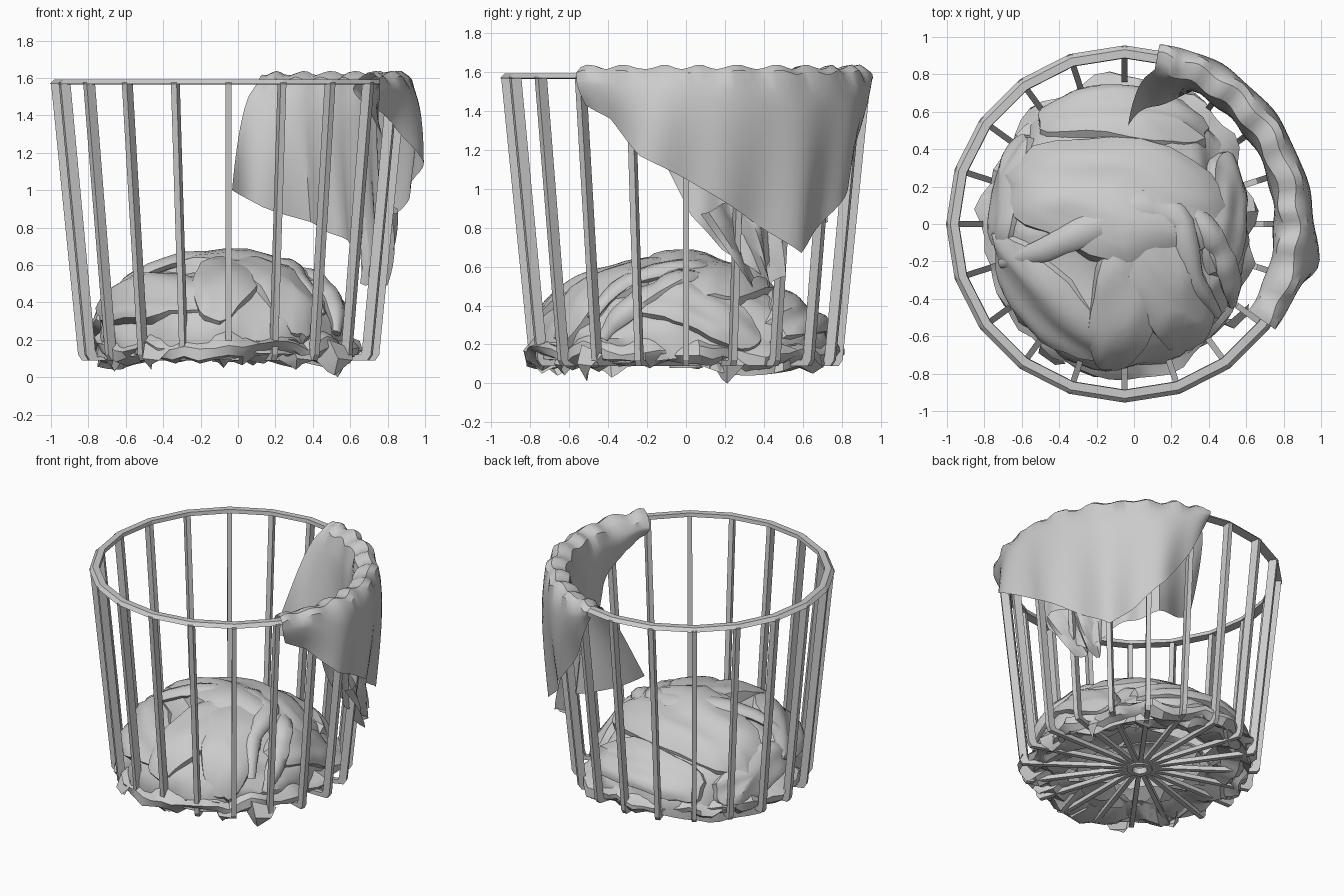
import bpy, bmesh, math
from math import sin, cos, pi, radians
from mathutils import Vector, noise

old = bpy.data.objects.get("Cube")
if old:
    bpy.data.objects.remove(old, do_unlink=True)

grey = bpy.data.materials.new("plain grey")
grey.use_nodes = True
grey.diffuse_color = (0.6, 0.6, 0.6, 1)
grey.node_tree.nodes["Principled BSDF"].inputs["Base Color"].default_value = (0.6, 0.6, 0.6, 1)

CX = -0.05          # basket axis
SIDES = 20


def polar(r, a, z):
    return Vector((CX + r * cos(a), r * sin(a), z))


def finish(name, bm, angle=None):
    bmesh.ops.recalc_face_normals(bm, faces=bm.faces)
    me = bpy.data.meshes.new(name)
    bm.to_mesh(me)
    bm.free()
    me.materials.append(grey)
    if angle:
        me.polygons.foreach_set("use_smooth", [True] * len(me.polygons))
        me.set_sharp_from_angle(angle=radians(angle))
    ob = bpy.data.objects.new(name, me)
    bpy.context.scene.collection.objects.link(ob)


def skin(bm, rows, wrap_u=False, wrap_v=False):
    """Join rows of points with quads."""
    vs = [[bm.verts.new(p) for p in row] for row in rows]
    n, m = len(vs), len(vs[0])
    for i in range(n if wrap_u else n - 1):
        for j in range(m if wrap_v else m - 1):
            k, l = (i + 1) % n, (j + 1) % m
            bm.faces.new((vs[i][j], vs[k][j], vs[k][l], vs[i][l]))
    return vs


def hoop(name, section):
    bm = bmesh.new()
    skin(bm, [[polar(r, 2 * pi * i / SIDES, z) for r, z in section] for i in range(SIDES)], True, True)
    finish(name, bm)


# Basket: rim, hub and bent bars running from hub to rim
hoop("rim", [(0.885, 1.565), (0.955, 1.568), (0.932, 1.592), (0.888, 1.592)])
hoop("hub", [(0.05, 0.08), (0.085, 0.08), (0.085, 0.125), (0.05, 0.125)])
outer = [(0.06, 0.09), (0.785, 0.09), (0.805, 0.12), (0.95, 1.575)]
inner = [(0.06, 0.12), (0.745, 0.12), (0.755, 0.145), (0.895, 1.575)]
for i in range(SIDES):
    a = 2 * pi * i / SIDES
    side = Vector((-sin(a), cos(a), 0)) * 0.016
    bm = bmesh.new()
    rows = []
    for (ro, zo), (ri, zi) in zip(outer, inner):
        o, n = polar(ro, a, zo), polar(ri, a, zi)
        rows.append([o - side, o + side, n + side, n - side])
    vs = skin(bm, rows, False, True)
    bm.faces.new(vs[0])
    bm.faces.new(vs[-1])
    finish(f"bar_{i + 1}", bm)


# Cloth heap: a dome parametrised by a unit disk (u, v), longer and lower towards the back
def dome(u, v, lift=0.0):
    rho = min(math.hypot(u, v), 1.0)
    a = math.atan2(v, u)
    phi = rho * pi / 2
    r = sin(phi) ** 0.85 * (0.69 + 0.08 * sin(a) ** 2 - 0.02 * cos(a))
    z = max(cos(phi), 0) ** 0.8 * 0.49
    z -= (0.09 if v > 0 else 0.025) * sin(pi * min(abs(v), 1)) + 0.05 * max(u, 0) * cos(phi)
    d = Vector((r * cos(a), r * sin(a), z))
    n = Vector((sin(phi) * cos(a), sin(phi) * sin(a), cos(phi)))
    return Vector((-0.06, -0.02, 0.13)) + d + n * lift


def crease(p, scale, seed):
    """Sharp-ridged wrinkles."""
    return 0.5 - 2 * abs(noise.noise(p * scale + Vector((seed, seed * 1.7, 0))))


bm = bmesh.new()
rings, segs = 16, 60
rows = []
for i in range(rings + 1):
    rho = 0.02 + 0.98 * i / rings
    row = []
    for j in range(segs):
        a = 2 * pi * j / segs
        u, v = rho * cos(a), rho * sin(a)
        row.append(dome(u, v, 0.05 * crease(Vector((u, v, 0)), 2.6, 3) - 0.01))
    rows.append(row)
# ragged border tucked under, leaving the heap hollow
for k in (0.62, 0.5):
    row = []
    for j in range(segs):
        a = 2 * pi * j / segs
        p = polar(k + 0.15 * noise.noise(Vector((cos(a) * 4, sin(a) * 4, k))), a, 0)
        row.append(p + Vector((0, 0, 0.165 + 0.08 * noise.noise(p * 4))))
    rows.append(row)
vs = skin(bm, rows, False, True)
bm.faces.new(vs[0])
finish("cloth_heap", bm, 35)


def fold(name, cu, cv, a, b, rot, lift, seed):
    """Overlapping layer of cloth lying on the heap, tucked in at its ragged border."""
    bm = bmesh.new()
    c, s = cos(radians(rot)), sin(radians(rot))
    rows = []
    for i in range(9):
        t = max(i / 8, 0.01)
        row = []
        for j in range(30):
            w = 2 * pi * j / 30
            edge = 1 + 0.16 * noise.noise(Vector((cos(w) * 2.2, sin(w) * 2.2, seed)))
            x, y = a * t * edge * cos(w), b * t * edge * sin(w)
            u, v = cu + x * c - y * s, cv + x * s + y * c
            q = Vector((x * 1.2, y * 3.0, seed))
            h = lift * (1 - t ** 4) + 0.03 * crease(q, 1.8, seed) + (0.012 if i < 8 else -0.05)
            row.append(dome(u, v, h))
        rows.append(row)
    vs = skin(bm, rows, False, True)
    bm.faces.new(vs[0])
    finish(name, bm, 35)


fold("middle_fold", -0.02, 0.14, 0.70, 0.28, -8, 0.055, 1.3)
fold("back_fold", 0.0, 0.60, 0.55, 0.24, -6, 0.03, 2.1)
fold("left_front_fold", 0.28, -0.38, 0.50, 0.20, -62, 0.035, 3.7)
fold("centre_front_fold", 0.0, -0.42, 0.46, 0.17, -100, 0.03, 5.2)
fold("right_front_fold", -0.42, -0.38, 0.50, 0.25, -40, 0.04, 6.4)
fold("left_side_fold", 0.62, 0.1, 0.42, 0.22, 80, 0.02, 7.9)
fold("right_side_fold", -0.68, 0.22, 0.40, 0.2, 75, 0.03, 8.8)


def roll(name, path, width):
    """Flattened rope-like roll laid along a path on the heap."""
    bm = bmesh.new()
    pts = [Vector((u, v, 0)) for u, v in path]
    rows, n = [], 24
    for i in range(n + 1):
        f = i / n * (len(pts) - 1)
        k = min(int(f), len(pts) - 2)
        p = pts[k].lerp(pts[k + 1], f - k)
        d = (pts[k + 1] - pts[k]).normalized()
        w = width * (0.25 + 0.75 * sin(pi * (0.08 + 0.84 * i / n))) * (1 + 0.3 * noise.noise(p * 9))
        rows.append([dome(p.x - d.y * w * cos(t), p.y + d.x * w * cos(t), 0.025 + 0.65 * w * sin(t))
                     for t in [2 * pi * j / 8 for j in range(8)]])
    vs = skin(bm, rows, False, True)
    bm.faces.new(vs[0])
    bm.faces.new(vs[-1])
    finish(name, bm, 50)


roll("front_roll", [(-0.68, -0.2), (-0.35, -0.1), (0.05, 0.08), (0.25, 0.06), (0.34, -0.25), (0.55, -0.5)], 0.07)
roll("side_roll", [(0.3, 0.12), (0.5, -0.1), (0.62, -0.3), (0.72, -0.5)], 0.08)

# Crumpled hem squeezed out between the bars
for k, (seed, grow) in enumerate([(1.0, 0.0), (6.0, -0.06)]):
    bm = bmesh.new()
    profile = [(0.60, 0.28), (0.69, 0.23), (0.76, 0.17), (0.75, 0.13), (0.69, 0.10), (0.55, 0.15)]
    rows = []
    for j in range(64):
        a = 2 * pi * j / 64
        row = []
        for r, z in profile:
            q = Vector((cos(a) * 4, sin(a) * 4, z * 7 + seed))
            oval = 0.07 * sin(a) ** 2 * (1 if sin(a) < 0 else 0.5) - 0.06 * max(cos(a), 0)
            row.append(polar(r + grow + oval + 0.09 * noise.noise(q), a,
                             z + 0.07 * noise.noise(q * 1.3 + Vector((4, 0, 0)))))
        rows.append(row)
    skin(bm, rows, True)
    finish(f"crumpled_hem_{k + 1}", bm, 35)

# Loose cloth corners poking through the floor bars: angle, radius, tip height
for k, (deg, r, tip) in enumerate([(212, 0.72, 0.03), (268, 0.74, 0.05), (318, 0.76, 0.01), (20, 0.62, 0.0),
                                   (238, 0.78, 0.04), (300, 0.72, 0.04)]):
    a = radians(deg)
    bm = bmesh.new()
    skin(bm, [[polar(r - 0.14, a - 0.16, 0.16), polar(r, a - 0.05, 0.2), polar(r + 0.03, a + 0.16, 0.15)],
              [polar(r - 0.08, a - 0.08, 0.09), polar(r + 0.05, a - 0.03, 0.1), polar(r + 0.06, a + 0.1, 0.09)],
              [polar(r - 0.03, a - 0.03, tip + 0.02), polar(r, a, tip), polar(r + 0.03, a + 0.03, tip + 0.03)]])
    finish(f"loose_corner_{k + 1}", bm, 30)

# Draped towel, one entry per column:
# crest angle, inner edge (angle, radius, height), outer edge (angle, height)
columns = [(-35, -34, 0.86, 1.46, -33, 1.43), (-24, -23, 0.85, 1.40, -24, 1.36), (-10, -10, 0.83, 1.20, -13, 1.17),
           (1, 2, 0.82, 0.86, 0, 1.05), (12, 13, 0.83, 0.69, 11, 0.94), (26, 26, 0.86, 0.56, 25, 0.80),
           (38, 38, 0.82, 0.72, 38, 0.67), (50, 48, 0.82, 0.77, 49, 0.82), (61, 59, 0.83, 0.83, 60, 0.99),
           (71, 74, 0.67, 0.91, 71, 1.25), (79, 88, 0.53, 1.0, 79, 1.54)]


def towel_column(f):
    k = min(int(f), len(columns) - 2)
    t = f - k
    at, ai, ri, zi, ao, zo = [p + (q - p) * t for p, q in zip(columns[k], columns[k + 1])]
    top = 1.618 + 0.012 * sin(f * 6.2)
    twist = 0.012 * cos(f * 4.5)
    row = []
    for i in range(10, 0, -1):      # inner drop, bottom to crest
        s = i / 10
        pleat = 0.02 * s * sin(f * 4 + s)
        row.append(polar(0.83 + (ri - 0.83) * s ** 1.2 - 0.03 * sin(pi * s ** 0.6) + pleat,
                         radians(at + (ai - at) * s ** 0.45), 1.56 + (zi - 1.56) * s))
    for r, lift in ((0.835, -0.025), (0.88, 0), (0.93, 0.008), (0.97, -0.02)):   # over the rim
        row.append(polar(r + twist, radians(at), top + lift))
    flare = 0.1 * math.exp(-((at + 8) / 14) ** 2)
    for i in range(1, 11):          # outer drop
        s = i / 10
        bulge = 0.03 * sin(pi * s ** 0.7) + 0.025 * s * sin(f * 3.3 + 1)
        row.append(polar(0.98 + bulge * min(1, (1.6 - zo) * 2) + (flare - 0.04) * s,
                         radians(at + (ao - at) * s ** 1.4), 1.57 + (zo - 1.57) * s))
    return row


bm = bmesh.new()
skin(bm, [towel_column(i / 5) for i in range(5 * (len(columns) - 1) + 1)])
finish("draped_towel", bm, 40)

# Gathered corner of the towel hanging between the bars
bm = bmesh.new()
rows = []
for i in range(8):
    s = i / 7
    rows.append([polar(0.87 + 0.05 * sin(j * 1.0 + s * 2), radians(5 + 17 * s + (28 - 16 * s) * j / 12),
                       0.9 - 0.38 * s - 0.03 * cos(j * 0.8)) for j in range(13)])
skin(bm, rows)
finish("towel_gather", bm, 50)
